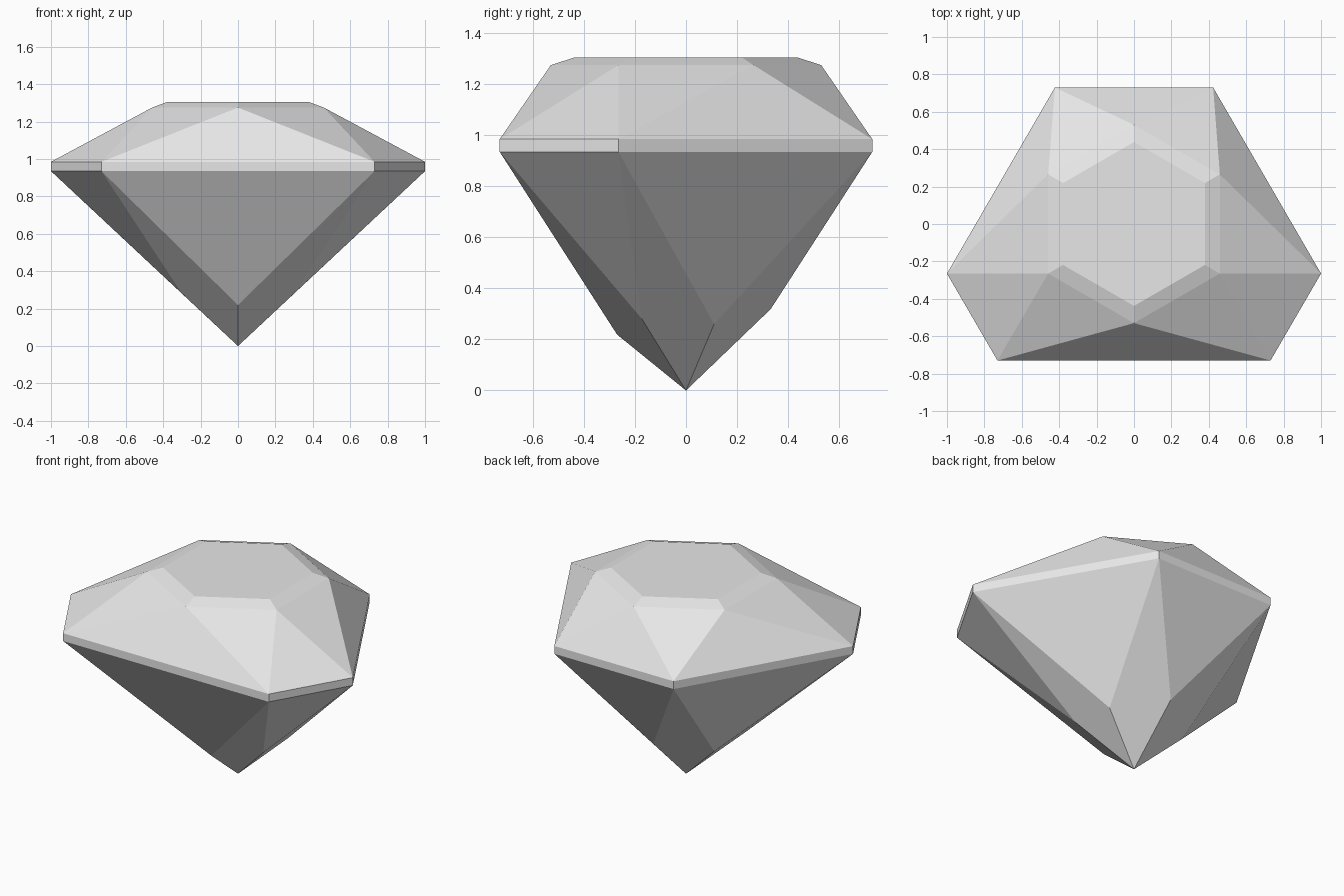
import bpy
import bmesh
from math import sin, cos, radians

default = bpy.data.objects.get("Cube")
if default:
    bpy.data.objects.remove(default, do_unlink=True)

GIRDLE_LOW, GIRDLE_TOP = 0.935, 0.985
SIDES = range(6)

grey = bpy.data.materials.new("light_grey")
grey.use_nodes = True
grey.diffuse_color = (0.8, 0.8, 0.8, 1)
grey.node_tree.nodes["Principled BSDF"].inputs["Base Color"].default_value = (0.8, 0.8, 0.8, 1)

bm = bmesh.new()


def ring(points):
    return [bm.verts.new(p) for p in points]


def hexagon(radius, z):
    angles = [radians(60 * i - 90) for i in SIDES]
    return ring([(radius * cos(a), radius * sin(a), z) for a in angles])


def mirrored(half):
    """Add the other half of an outline, skipping points on the centre plane."""
    return half + [(-x, y, z) for x, y, z in reversed(half) if x > 0]


# Outlines of the six-sided stone, counter-clockwise from the front
outline = [(0.73, -0.73), (1.0, -0.265), (0.423, 0.73)]
girdle_low = ring(mirrored([(x, y, GIRDLE_LOW) for x, y in outline]))
girdle_top = ring(mirrored([(x, y, GIRDLE_TOP) for x, y in outline]))
pavilion = ring(mirrored([(0, -0.27, 0.219), (0.3, -0.173, 0.281),
                          (0.277, 0.11, 0.26), (0, 0.332, 0.319)]))
crown = hexagon(0.53, 1.275)
table = hexagon(0.438, 1.305)
culet = bm.verts.new((0, 0, 0))

bm.faces.new(table)
for i in SIDES:
    n = (i + 1) % 6
    # Bevel round the table
    bm.faces.new((crown[i], crown[n], table[n], table[i]))
    # Crown facets
    bm.faces.new((girdle_top[i - 1], girdle_top[i], crown[i]))
    bm.faces.new((girdle_top[i], crown[n], crown[i]))
    # Girdle band
    bm.faces.new((girdle_low[i - 1], girdle_low[i], girdle_top[i], girdle_top[i - 1]))
    # Pavilion triangles and the kites that meet at the tip
    bm.faces.new((girdle_low[i], girdle_low[i - 1], pavilion[i]))
    bm.faces.new((girdle_low[i], pavilion[i], culet, pavilion[n]))

bmesh.ops.recalc_face_normals(bm, faces=bm.faces)
mesh = bpy.data.meshes.new("gemstone")
bm.to_mesh(mesh)
bm.free()
mesh.materials.append(grey)
gem = bpy.data.objects.new("gemstone", mesh)
bpy.context.collection.objects.link(gem)
